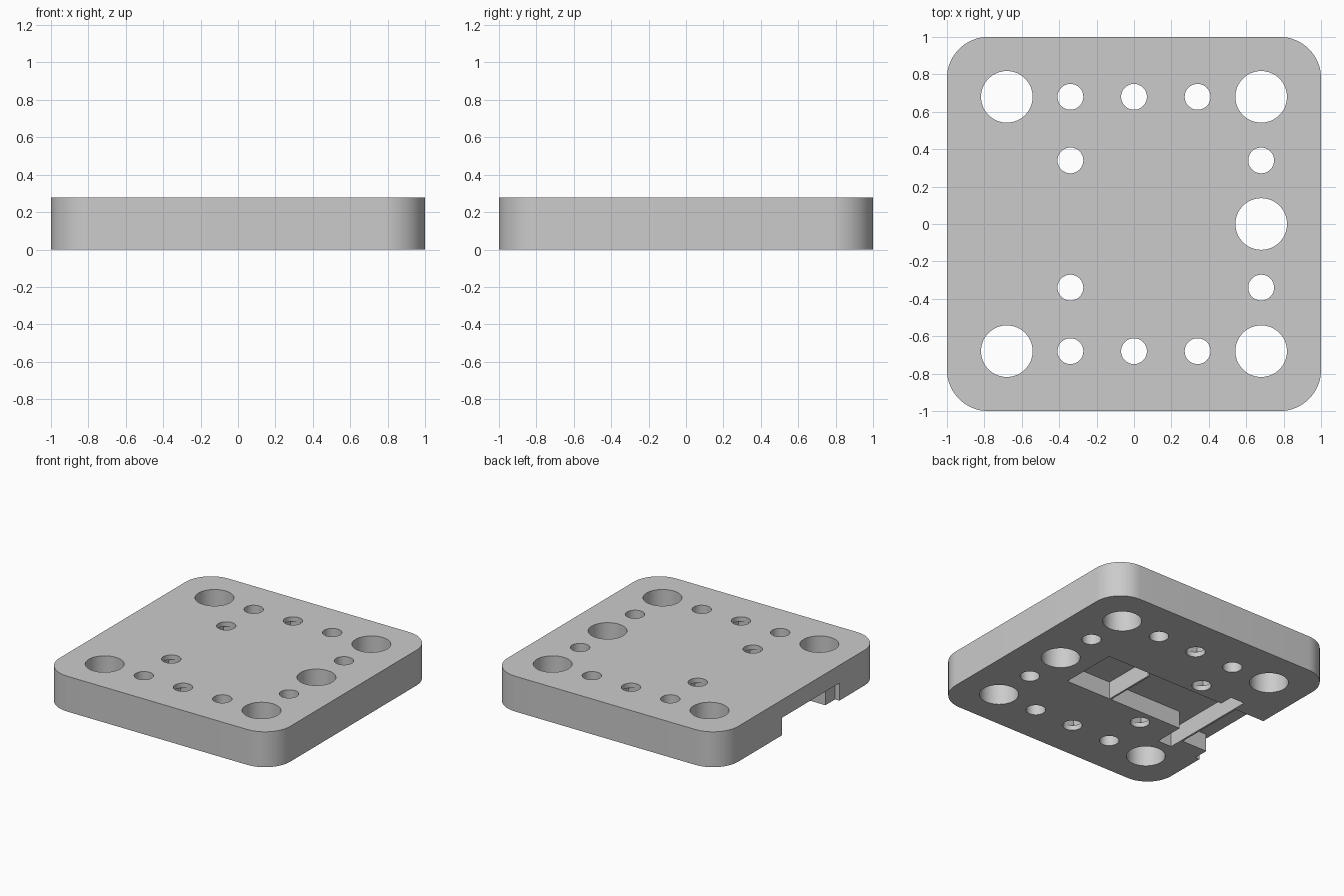
import bpy, bmesh, math

if "Cube" in bpy.data.objects:
    bpy.data.objects.remove(bpy.data.objects["Cube"])

H, R = 0.277, 0.22          # plate height, corner radius
CEIL = 0.137                # channel ceiling height

grey = bpy.data.materials.new("plain_grey")
grey.diffuse_color = (0.6, 0.6, 0.6, 1)
grey.use_nodes = True
grey.node_tree.nodes["Principled BSDF"].inputs["Base Color"].default_value = grey.diffuse_color


def prism(name, pts, z0, z1):
    """Extrude a flat outline from z0 to z1."""
    me = bpy.data.meshes.new(name)
    bm = bmesh.new()
    face = bm.faces.new([bm.verts.new((x, y, z0)) for x, y in pts])
    ext = bmesh.ops.extrude_face_region(bm, geom=[face])
    for v in ext["geom"]:
        if isinstance(v, bmesh.types.BMVert):
            v.co.z = z1
    bmesh.ops.recalc_face_normals(bm, faces=bm.faces)
    bm.to_mesh(me)
    bm.free()
    ob = bpy.data.objects.new(name, me)
    bpy.context.collection.objects.link(ob)
    me.materials.append(grey)
    return ob


def circle(x, y, r, n=48):
    return [(x + r * math.cos(2 * math.pi * i / n),
             y + r * math.sin(2 * math.pi * i / n)) for i in range(n)]


def rect(x0, x1, y0, y1):
    return [(x0, y0), (x1, y0), (x1, y1), (x0, y1)]


# base plate with rounded corners
outline = []
for k, (sx, sy) in enumerate([(1, 1), (-1, 1), (-1, -1), (1, -1)]):
    for i in range(17):
        a = math.pi / 2 * (k + i / 16)
        outline.append((sx * (1 - R) + R * math.cos(a), sy * (1 - R) + R * math.sin(a)))
plate = prism("base_plate", outline, 0, H)


def cut(pts, z0, z1):
    """Subtract a prism from the plate."""
    tool = prism("cutter", pts, z0, z1)
    tool.hide_render = True
    mod = plate.modifiers.new("cut", 'BOOLEAN')
    mod.operation, mod.solver, mod.object = 'DIFFERENCE', 'EXACT', tool
    bpy.context.view_layer.objects.active = plate
    bpy.ops.object.modifier_apply(modifier=mod.name)
    bpy.data.objects.remove(tool)


# stepped clip channel under the plate, open at the left side
channel = [(0.43, 0.237), (-1.1, 0.237), (-1.1, -0.47), (-0.963, -0.47),
           (-0.963, -0.35), (-0.73, -0.35), (-0.73, -0.46), (-0.61, -0.46),
           (-0.61, -0.223), (0.43, -0.223)]
cut(channel, -0.1, CEIL)
cut(rect(-0.73, -0.61, 0.2, 0.345), -0.1, CEIL)

# large and small through holes
D, S = 0.68, 0.34
for x, y in [(-D, -D), (D, -D), (-D, D), (D, D), (D, 0)]:
    cut(circle(x, y, 0.138, 64), -0.1, H + 0.1)
small = [(x, s * D) for x in (-S, 0, S) for s in (-1, 1)]
small += [(x, s * S) for x in (-S, D) for s in (-1, 1)]
for x, y in small:
    cut(circle(x, y, 0.069), -0.1, H + 0.1)

# square pockets inside four of the small holes
P = 0.075
for x, y in [(0, D), (0, -D), (-S, S), (-S, -S)]:
    cut(rect(x - P, x + P, y - P, y + P), 0.04, 0.24)

# thin cross ribs in the channel
prism("outer_rib", rect(-0.745, -0.73, -0.36, 0.245), 0, CEIL + 0.01)
prism("inner_rib", rect(0.025, 0.04, -0.23, 0.2), 0, CEIL + 0.01)

bpy.ops.object.select_all(action='DESELECT')
plate.select_set(True)
bpy.context.view_layer.objects.active = plate
bpy.ops.object.shade_smooth_by_angle(angle=math.radians(30))
